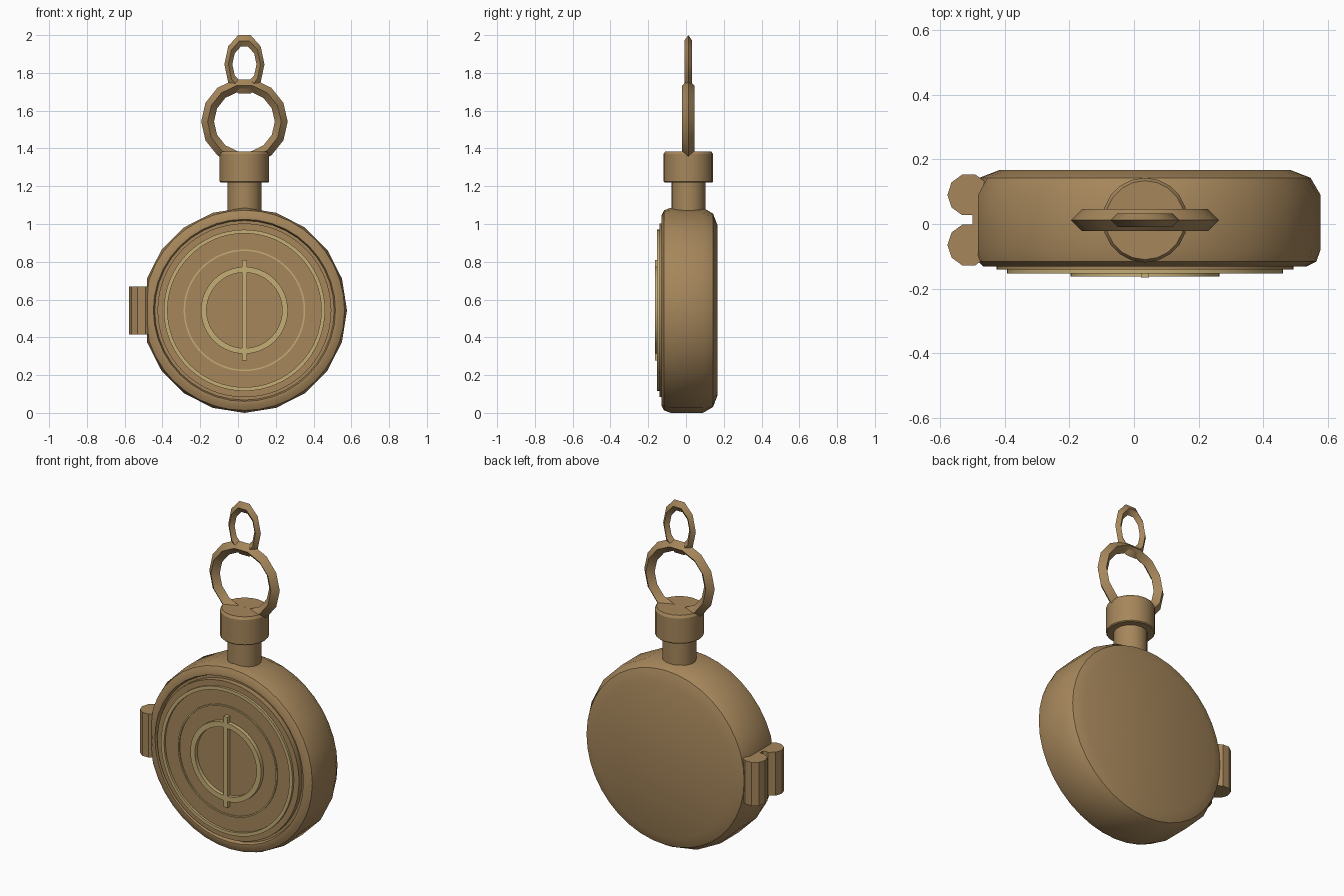
import bpy, bmesh
from math import cos, sin, pi, radians

if "Cube" in bpy.data.objects:
    bpy.data.objects.remove(bpy.data.objects["Cube"])

CX, CZ = 0.034, 0.543      # centre of the round case
MY = 0.012                 # depth of stem and rings
CASE_R, CASE_SIDES = 0.543, 20


def material(name, rgb):
    mat = bpy.data.materials.new(name)
    mat.use_nodes = True
    color = (*rgb, 1)
    mat.diffuse_color = color
    mat.node_tree.nodes["Principled BSDF"].inputs["Base Color"].default_value = color
    return mat


BRASS = material("aged_brass", (0.38, 0.24, 0.105))
GOLD = material("light_brass", (0.56, 0.42, 0.18))


def finish(name, bm, loc, mat):
    bmesh.ops.remove_doubles(bm, verts=bm.verts, dist=0.0001)
    bmesh.ops.recalc_face_normals(bm, faces=bm.faces)
    mesh = bpy.data.meshes.new(name)
    bm.to_mesh(mesh)
    bm.free()
    mesh.materials.append(mat)
    obj = bpy.data.objects.new(name, mesh)
    bpy.context.collection.objects.link(obj)
    obj.location = loc
    bpy.ops.object.select_all(action='DESELECT')
    obj.select_set(True)
    bpy.context.view_layer.objects.active = obj
    bpy.ops.object.shade_smooth_by_angle(angle=radians(30))
    return obj


def lathe(name, profile, loc, axis, sides, mat=BRASS, closed=False, stretch=1, adjust=None):
    """Turn a (radius, height) profile around the y or z axis."""
    bm = bmesh.new()
    rows = []
    for i in range(sides):
        a = 2 * pi * i / sides
        row = []
        for r, h in profile:
            if adjust:
                r = adjust(r, i)
            u, v = r * cos(a), r * sin(a)
            row.append(bm.verts.new((u, h, v * stretch) if axis == 'Y' else (u, v, h)))
        rows.append(row)
    n = len(profile)
    for i in range(sides):
        a, b = rows[i], rows[(i + 1) % sides]
        for j in range(n if closed else n - 1):
            k = (j + 1) % n
            loop = [a[j], b[j], b[k], a[k]]
            if profile[j][0] == 0:
                loop = [a[j], b[k], a[k]]
            elif profile[k][0] == 0:
                loop = [a[j], b[j], a[k]]
            bm.faces.new(loop)
    return finish(name, bm, loc, mat)


def band(name, inner, outer, front, back, mat=GOLD):
    """Flat raised ring on the front face."""
    profile = [(inner, front), (outer, front), (outer, back), (inner, back)]
    return lathe(name, profile, (CX, 0, CZ), 'Y', 64, mat, closed=True)


def diamond_ring(name, major, minor, z, sides, stretch=1):
    profile = [(major + minor, 0), (major, minor), (major - minor, 0), (major, -minor)]
    return lathe(name, profile, (CX, MY, z), 'Y', sides, closed=True, stretch=stretch)


def box(name, loc, size, mat):
    bm = bmesh.new()
    bmesh.ops.create_cube(bm, size=1)
    bmesh.ops.scale(bm, vec=size, verts=bm.verts)
    return finish(name, bm, loc, mat)


# Case: faceted at the widest band, round towards front and back
def facet(r, i):
    return r * cos(pi / CASE_SIDES) if r == CASE_R and i % 2 else r


case = lathe("case", [(0, 0.167), (0.45, 0.167), (0.512, 0.143), (CASE_R, 0.09),
                      (CASE_R, -0.08), (0.53, -0.116), (0.5, -0.131), (0.482, -0.131),
                      (0.475, -0.11), (0, -0.11)],
             (CX, 0, CZ), 'Y', CASE_SIDES * 2, adjust=facet)
# Flat on the hinge side
for v in case.data.vertices:
    v.co.x = max(v.co.x, -CASE_R * cos(2 * pi / CASE_SIDES))

# Front lid and its raised decoration
lathe("lid", [(0, -0.14), (0.46, -0.14), (0.46, -0.1), (0, -0.1)], (CX, 0, CZ), 'Y', 64)
band("outer_band", 0.407, 0.427, -0.153, -0.13)
band("middle_band", 0.314, 0.322, -0.147, -0.13)
band("inner_band", 0.2, 0.23, -0.163, -0.13)
box("centre_bar", (CX, -0.149, CZ), (0.026, 0.032, 0.532), GOLD)

# Stem and crown
lathe("stem", [(0, 1.25), (0.09, 1.25), (0.09, 1.0), (0, 1.0)], (CX, MY, 0), 'Z', 20)
lathe("crown", [(0, 1.385), (0.122, 1.385), (0.131, 1.37), (0.131, 1.225),
                (0.126, 1.22), (0, 1.22)], (CX, MY, 0), 'Z', 20)

# Bow ring and chain link
diamond_ring("bow_ring", 0.195, 0.034, 1.542, 14)
diamond_ring("chain_link", 0.085, 0.021, 1.845, 10, stretch=1.54)

# Hinge barrels with a joining leaf
for label, y in (("back", 0.09), ("front", -0.065)):
    lathe("hinge_barrel_" + label, [(0, 0.67), (0.066, 0.67), (0.066, 0.415), (0, 0.415)],
          (-0.511, y, 0), 'Z', 10)
box("hinge_leaf", (-0.48, 0.012, 0.5425), (0.04, 0.1, 0.255), BRASS)
